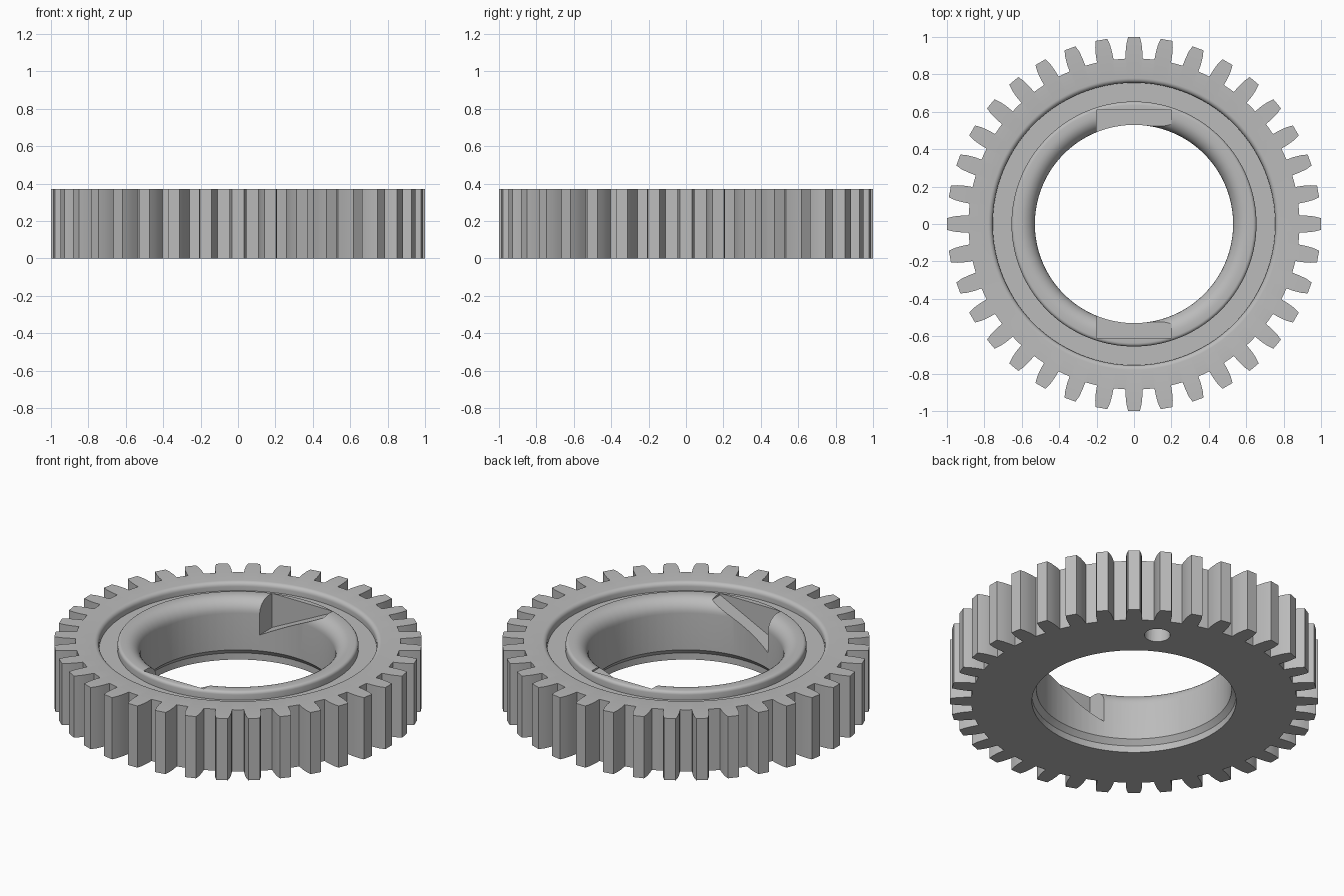
import bpy, bmesh
from math import sin, cos, pi, radians

cube = bpy.data.objects.get("Cube")
if cube:
    bpy.data.objects.remove(cube, do_unlink=True)

HEIGHT = 0.37
TEETH = 36
BORE, HUB, RIM, FLOOR = 0.53, 0.655, 0.755, 0.32

steel = bpy.data.materials.new("grey steel")
steel.use_nodes = True
steel.diffuse_color = (0.5, 0.5, 0.5, 1)
steel.node_tree.nodes["Principled BSDF"].inputs["Base Color"].default_value = (0.5, 0.5, 0.5, 1)


def make_object(name, bm):
    bmesh.ops.recalc_face_normals(bm, faces=bm.faces)
    mesh = bpy.data.meshes.new(name)
    bm.to_mesh(mesh)
    bm.free()
    mesh.materials.append(steel)
    obj = bpy.data.objects.new(name, mesh)
    bpy.context.collection.objects.link(obj)
    return obj


def arc(r, z, radius, start, end, steps):
    """Rounded corner as (r, z) points, angles in degrees."""
    angles = [radians(start + (end - start) * i / steps) for i in range(steps + 1)]
    return [(r + radius * cos(a), z + radius * sin(a)) for a in angles]


# One tooth: (angle, radius), mirrored about its centre line
flank = [(2.9, 0.885), (2.75, 0.925), (2.4, 0.965), (1.8, 1.0)]
tooth = [(-5, 0.885)] + [(-a, r) for a, r in flank] + flank[::-1]
outline = [(radians(a + t * 360 / TEETH), r) for t in range(TEETH) for a, r in tooth]

# Cross-section of the wheel, None marks the toothed outline
profile = [(None, 0), (None, HEIGHT)]
profile += arc(RIM + 0.025, HEIGHT - 0.025, 0.025, 90, 180, 5)
profile += [(RIM, FLOOR), (HUB, FLOOR)]
profile += arc(HUB - 0.018, HEIGHT - 0.018, 0.018, 0, 90, 4)
profile += arc(BORE + 0.08, HEIGHT - 0.08, 0.08, 90, 180, 8)
profile += [(BORE, 0.07), (0.555, 0.04), (0.555, 0)]

# Toothed wheel
bm = bmesh.new()
rings = []
for r, z in profile:
    rings.append([bm.verts.new(((r or edge) * cos(a), (r or edge) * sin(a), z))
                  for a, edge in outline])
count = len(outline)
for i, ring in enumerate(rings):
    following = rings[(i + 1) % len(rings)]
    for j in range(count):
        k = (j + 1) % count
        bm.faces.new((ring[j], ring[k], following[k], following[j]))
gear = make_object("gear_wheel", bm)

# Ramp cutter for the two slots facing each other across the bore
bm = bmesh.new()
ramp = [(-0.2, 0.165), (0.2, 0.36), (0.2, 0.5), (-0.2, 0.5)]
face = bm.faces.new([bm.verts.new((x, -0.61, z)) for x, z in ramp])
extruded = bmesh.ops.extrude_face_region(bm, geom=[face])["geom"]
bmesh.ops.translate(bm, vec=(0, 1.22, 0),
                    verts=[v for v in extruded if isinstance(v, bmesh.types.BMVert)])
ramp_cutter = make_object("ramp_slot_cutter", bm)

# Blind hole cutter for the underside
bm = bmesh.new()
bmesh.ops.create_cone(bm, cap_ends=True, segments=32, radius1=0.07, radius2=0.07, depth=0.3)
bmesh.ops.translate(bm, verts=bm.verts, vec=(0.73 * cos(pi / 3), 0.73 * sin(pi / 3), 0))
hole_cutter = make_object("pin_hole_cutter", bm)

# Cut the slots and the hole
bpy.ops.object.select_all(action="DESELECT")
bpy.context.view_layer.objects.active = gear
gear.select_set(True)
for cutter in (ramp_cutter, hole_cutter):
    mod = gear.modifiers.new(cutter.name, "BOOLEAN")
    mod.operation = "DIFFERENCE"
    mod.solver = "EXACT"
    mod.object = cutter
    bpy.ops.object.modifier_apply(modifier=mod.name)
    bpy.data.objects.remove(cutter, do_unlink=True)

bpy.ops.object.shade_smooth_by_angle(angle=radians(25))
